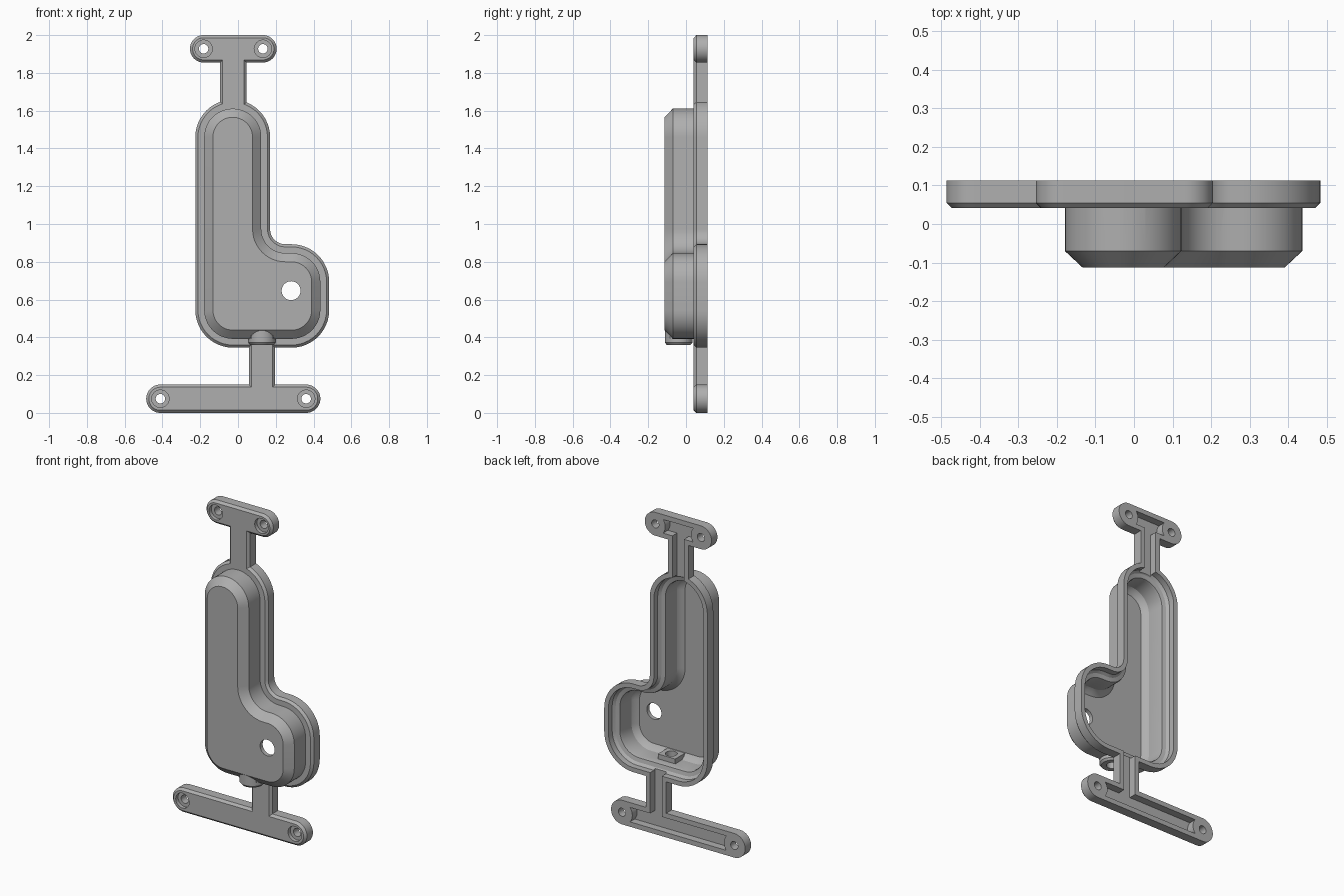
import bpy, bmesh
from math import cos, sin, pi, radians
from mathutils import Matrix

cube = bpy.data.objects.get("Cube")
if cube:
    bpy.data.objects.remove(cube, do_unlink=True)

grey = bpy.data.materials.new("matte grey")
grey.use_nodes = True
grey.diffuse_color = (0.43, 0.43, 0.43, 1)
grey.node_tree.nodes["Principled BSDF"].inputs["Base Color"].default_value = (0.43, 0.43, 0.43, 1)

BACK, FLANGE, FRONT = 0.113, 0.041, -0.113


def finish(name, bm):
    bmesh.ops.recalc_face_normals(bm, faces=bm.faces)
    mesh = bpy.data.meshes.new(name)
    bm.to_mesh(mesh)
    bm.free()
    mesh.materials.append(grey)
    ob = bpy.data.objects.new(name, mesh)
    bpy.context.collection.objects.link(ob)
    return ob


def outline(arcs, inset):
    """Points along tangent arcs; an arc that turns backwards is concave."""
    pts = []
    for cx, cz, r, a0, a1 in arcs:
        rr = r - inset if a1 > a0 else r + inset
        steps = max(2, round(abs(a1 - a0) / 7.5))
        for i in range(steps + 1):
            a = radians(a0 + (a1 - a0) * i / steps)
            pts.append((cx + rr * cos(a), cz + rr * sin(a)))
    return pts


def loft(name, arcs, layers):
    """Stack inset copies of an outline along y."""
    bm = bmesh.new()
    rings = [[bm.verts.new((x, y, z)) for x, z in outline(arcs, d)] for d, y in layers]
    for a, b in zip(rings, rings[1:]):
        n = len(a)
        for i in range(n):
            j = (i + 1) % n
            bm.faces.new((a[i], a[j], b[j], b[i]))
    bm.faces.new(rings[0])
    bm.faces.new(rings[-1][::-1])
    return finish(name, bm)


def cylinder(name, x, z, r, y0, y1):
    return loft(name, [(x, z, r, 0, 180), (x, z, r, 180, 360)], [(0, y0), (0, y1)])


def upright(name, x, y, r0, r1, z0, z1):
    bm = bmesh.new()
    bmesh.ops.create_cone(bm, cap_ends=True, segments=40, radius1=r0, radius2=r1,
                          depth=z1 - z0, matrix=Matrix.Translation((x, y, (z0 + z1) / 2)))
    return finish(name, bm)


def pill(x0, x1, z, r):
    return [(x1, z, r, -90, 90), (x0, z, r, 90, 270)]


def stem(x, z0, z1, r):
    return [(x, z1, r, 0, 180), (x, z0, r, 180, 360)]


def combine(target, tool, operation):
    mod = target.modifiers.new("cut", "BOOLEAN")
    mod.operation, mod.solver, mod.object = operation, "EXACT", tool
    bpy.context.view_layer.objects.active = target
    bpy.ops.object.modifier_apply(modifier=mod.name)
    bpy.data.objects.remove(tool, do_unlink=True)


def add(tool):
    combine(cover, tool, "UNION")


def cut(tool):
    combine(cover, tool, "DIFFERENCE")


# Boot-shaped outline shared by flange, raised body and cavity
boot = [(0.283, 0.545, 0.2, -90, 0), (0.283, 0.693, 0.2, 0, 90),
        (0.25, 0.973, 0.08, 270, 180), (-0.028, 1.46, 0.198, 0, 180),
        (-0.026, 0.545, 0.2, 180, 270)]
bars = [(-0.182, 0.132, 1.9275, 0.0725), (-0.411, 0.361, 0.075, 0.075)]
stems = [(-0.025, 1.53, 1.925, 0.07), (0.127, 0.077, 0.45, 0.07)]
plate = [(0, BACK), (0, FLANGE + 0.014), (0.014, FLANGE)]

# Outer skin
cover = loft("cover", boot, plate)
add(loft("raised_body", boot, [(0.047, 0.08), (0.047, -0.07), (0.093, FRONT)]))
for b in bars:
    add(loft("mounting_bar", pill(*b), plate))
for s in stems:
    add(loft("stem", stem(*s), plate))

# Cable boss under the body
add(upright("cable_boss", 0.127, -0.039, 0.073, 0.073, 0.372, 0.45))
add(upright("cable_boss_lip", 0.127, -0.039, 0.063, 0.073, 0.36, 0.372))

# Hollow back: stepped cavity and channels behind bars and stems
cut(loft("cavity", boot, [(0.028, 0.2), (0.028, 0.075), (0.042, 0.06), (0.066, 0.054),
                          (0.07, 0.04), (0.07, -0.055), (0.08, -0.072), (0.102, -0.088)]))
channel = [(0.03, 0.2), (0.03, 0.066)]
for b in bars:
    cut(loft("bar_channel", pill(*b), channel))
for s in stems:
    cut(loft("stem_channel", stem(*s), channel))

# Screw bosses with counterbored holes
for x0, x1, z, r in bars:
    for x in (x0, x1):
        add(cylinder("screw_boss", x, z, r - 0.004, 0.058, BACK))
        cut(cylinder("screw_hole", x, z, 0.025, -0.1, 0.2))
        cut(cylinder("counterbore", x, z, 0.046, 0.0, 0.064))

# Square pad inside the cable boss, then its hole
bm = bmesh.new()
bmesh.ops.create_cube(bm, size=1, matrix=Matrix.Translation((0.127, -0.038, 0.42))
                      @ Matrix.Diagonal((0.12, 0.096, 0.05, 1)))
add(finish("inner_pad", bm))
cut(upright("cable_hole", 0.127, -0.038, 0.034, 0.034, 0.3, 0.5))

# Round opening in the front face
cut(cylinder("front_opening", 0.281, 0.647, 0.05, -0.2, -0.03))

bpy.ops.object.select_all(action="DESELECT")
cover.select_set(True)
bpy.context.view_layer.objects.active = cover
bpy.ops.object.shade_smooth_by_angle(angle=radians(25))
